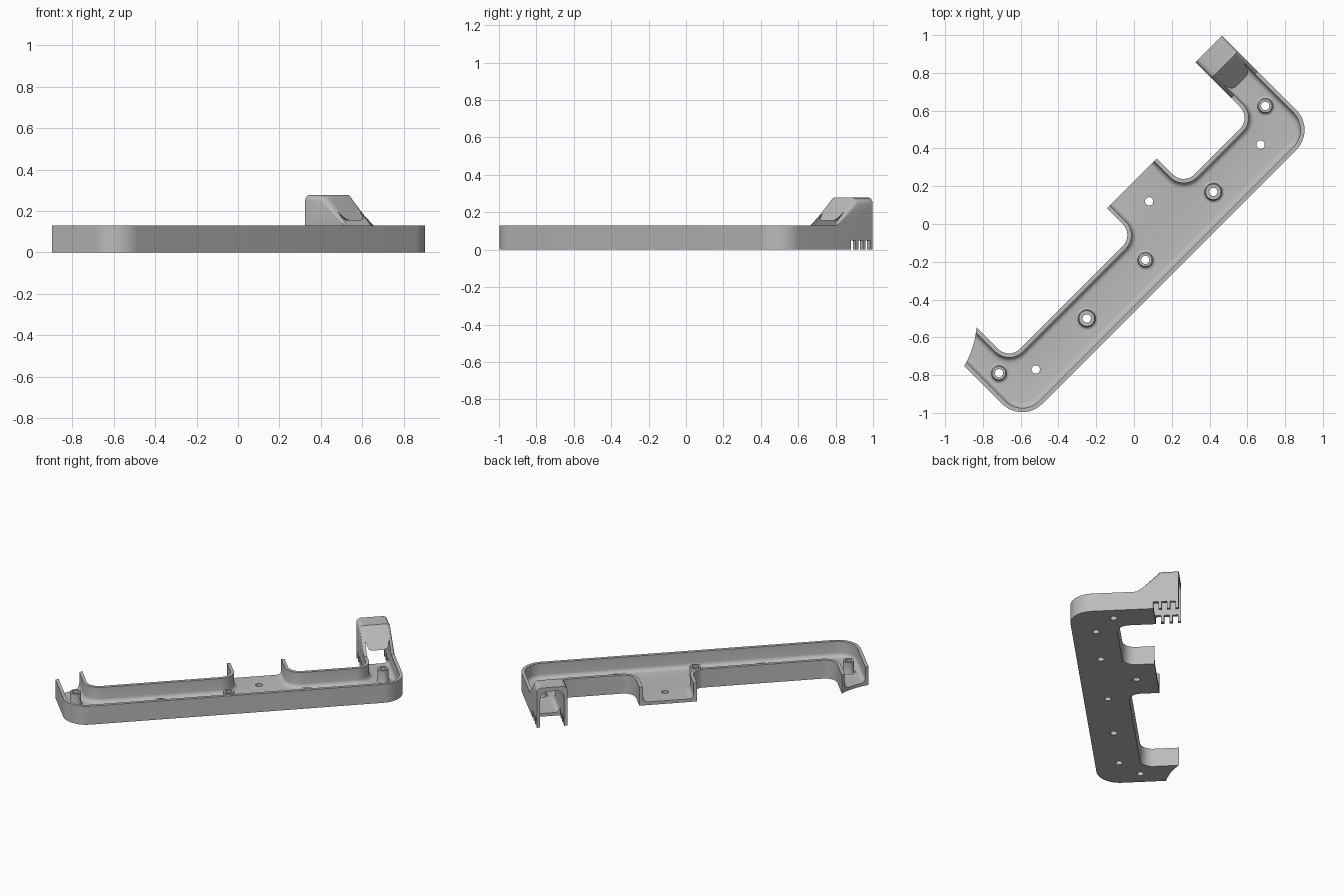
import bpy, bmesh, math
from mathutils import Vector, Matrix

if "Cube" in bpy.data.objects:
    bpy.data.objects.remove(bpy.data.objects["Cube"], do_unlink=True)

grey = bpy.data.materials.new("plain grey")
grey.use_nodes = True
grey.diffuse_color = (0.5, 0.5, 0.5, 1)
grey.node_tree.nodes["Principled BSDF"].inputs["Base Color"].default_value = (0.5, 0.5, 0.5, 1)

TURN = Matrix.Rotation(math.radians(45), 4, 'Z')   # parts are laid out along the tray, then turned
H, FLOOR, WALL = 0.13, 0.022, 0.022


def finish(bm, name):
    bmesh.ops.recalc_face_normals(bm, faces=bm.faces)
    bm.transform(TURN)
    me = bpy.data.meshes.new(name)
    bm.to_mesh(me)
    bm.free()
    me.materials.append(grey)
    ob = bpy.data.objects.new(name, me)
    bpy.context.collection.objects.link(ob)
    return ob


def activate(ob):
    bpy.ops.object.select_all(action='DESELECT')
    ob.select_set(True)
    bpy.context.view_layer.objects.active = ob


def cut(ob, cutter):
    cutter.hide_render = True
    activate(ob)
    mod = ob.modifiers.new("cut", 'BOOLEAN')
    mod.operation, mod.solver, mod.object = 'DIFFERENCE', 'EXACT', cutter
    bpy.ops.object.modifier_apply(modifier=mod.name)
    bpy.data.objects.remove(cutter, do_unlink=True)


def smooth(ob):
    activate(ob)
    bpy.ops.object.shade_smooth_by_angle(angle=math.radians(35))


def loft(rings, name, closed=False):
    """Skin a list of equal-length 3D loops, capped unless it closes on itself."""
    bm = bmesh.new()
    loops = [[bm.verts.new(p) for p in ring] for ring in rings]
    pairs = list(zip(loops, loops[1:])) + ([(loops[-1], loops[0])] if closed else [])
    for a, b in pairs:
        for i in range(len(a)):
            j = (i + 1) % len(a)
            bm.faces.new((a[i], a[j], b[j], b[i]))
    if not closed:
        bm.faces.new(loops[0])
        bm.faces.new(loops[-1])
    return finish(bm, name)


def box(u0, u1, v0, v1, z0, z1):
    quad = [(u0, v0), (u1, v0), (u1, v1), (u0, v1)]
    return loft([[(u, v, z) for u, v in quad] for z in (z0, z1)], "box_cutter")


def cylinder(u, v, r, z0, z1, n=32):
    ring = [(u + r * math.cos(k * math.tau / n), v + r * math.sin(k * math.tau / n)) for k in range(n)]
    return loft([[(a, b, z) for a, b in ring] for z in (z0, z1)], "round_cutter")


# Tray outline: corner and rounding radius; open edges have no wall
CORNERS = [(-1.167, -.33, .15), (1.035, -.33, .15), (1.035, .376, 0), (.835, .376, 0),
           (.835, -.04, .08), (.331, -.04, .08), (.331, .16, 0), (-.043, .16, 0),
           (-.043, -.04, .08), (-.976, -.04, .08), (-.976, .3, 0), (-1.167, .3, 0)]
OPEN = (2, 6, 10)


def outline(d, z):
    """Outline moved inward by d (open edges move outward), at height z."""
    n, pts = len(CORNERS), []
    for i, (u, v, r) in enumerate(CORNERS):
        p = Vector((u, v))
        t0 = (p - Vector(CORNERS[i - 1][:2])).normalized()
        t1 = (Vector(CORNERS[(i + 1) % n][:2]) - p).normalized()
        d0 = -0.1 if d and (i - 1) % n in OPEN else d
        d1 = -0.1 if d and i in OPEN else d
        p = p + Vector((-t0.y, t0.x)) * d0 + Vector((-t1.y, t1.x)) * d1
        if r == 0:
            pts.append((p.x, p.y, z))
            continue
        r += -d if t0.x * t1.y - t0.y * t1.x > 0 else d
        centre = p - t0 * r + t1 * r
        for k in range(13):
            a = k / 12 * math.pi / 2
            q = centre - t1 * r * math.cos(a) + t0 * r * math.sin(a)
            pts.append((q.x, q.y, z))
    return pts


# Tray with a coved pocket
tray = loft([outline(0, 0), outline(0, H)], "tray")
cove = [(WALL + .03 * (1 - math.sin(a)), FLOOR + .03 * (1 - math.cos(a)))
        for a in (k / 5 * math.pi / 2 for k in range(6))]
cut(tray, loft([outline(d, z) for d, z in cove] + [outline(WALL, 0.3)], "pocket_cutter"))

# Curved end of the short leg
c = TURN.inverted() @ Vector((-1.312, -.507, 0))
cut(tray, cylinder(c.x, c.y, .48, -.1, .3, 128))

# Open bottom under the hood, with a comb along both walls
U0, U1, V0, V1 = .835, 1.035, .107, .376
cut(tray, box(U0 + WALL, U1 - WALL, .214, .5, -.1, .3))
for k in range(3):
    v = .214 + k * .054
    cut(tray, box(U0 - .1, U1 + .1, v, v + .034, -.1, .05))

# Bosses and screw holes: x, y, outer radius, top height (0 = plain hole)
HOLES = [(.695, .625, .036, .11), (.42, .17, .042, .06), (.06, -.19, .036, .09),
         (-.25, -.5, .042, .06), (-.715, -.79, .036, .11),
         (.67, .42, 0, 0), (.08, .12, 0, 0), (-.52, -.77, 0, 0)]
for i, (x, y, r, top) in enumerate(HOLES):
    p = TURN.inverted() @ Vector((x, y, 0))
    cut(tray, cylinder(p.x, p.y, .022, -.1, .1))
    if r:
        profile = [(.022, .015), (r + .016, .015), (r + .016, FLOOR), (r + .005, FLOOR + .005),
                   (r, FLOOR + .016), (r, top), (.022, top)]
        rings = [[(p.x + q * math.cos(a), p.y + q * math.sin(a), z) for q, z in profile]
                 for a in (k * math.tau / 32 for k in range(32))]
        smooth(loft(rings, f"boss_{i + 1}", closed=True))
smooth(tray)


def arched(profile, u0, u1, radius, name):
    """Side profile (v, z) extruded across, with its upper long edges rounded."""
    bm = bmesh.new()
    a, b = [[bm.verts.new((u, v, z)) for v, z in profile] for u in (u0, u1)]
    n = len(profile)
    bm.faces.new(a)
    bm.faces.new(b)
    for i in range(n):
        bm.faces.new((a[i], a[(i + 1) % n], b[(i + 1) % n], b[i]))
    edges = [bm.edges.get((s[i], s[i + 1])) for s in (a, b) for i in range(1, n - 2)]
    bmesh.ops.bevel(bm, geom=edges, offset=radius, segments=8, profile=.5, affect='EDGES')
    return finish(bm, name)


# Sloped cable hood over the end of the long leg
hood = arched([(V0, H), (V0 + .001, H + .001), (.256, .278), (V1, .278), (V1, H)], U0, U1, .03, "hood")
cut(hood, arched([(.05, .1), (.05, .155), (.162, .155), (.256, .25), (.45, .25), (.45, .1)],
                 U0 + WALL, U1 - WALL, .05, "hood_cutter"))
smooth(hood)
